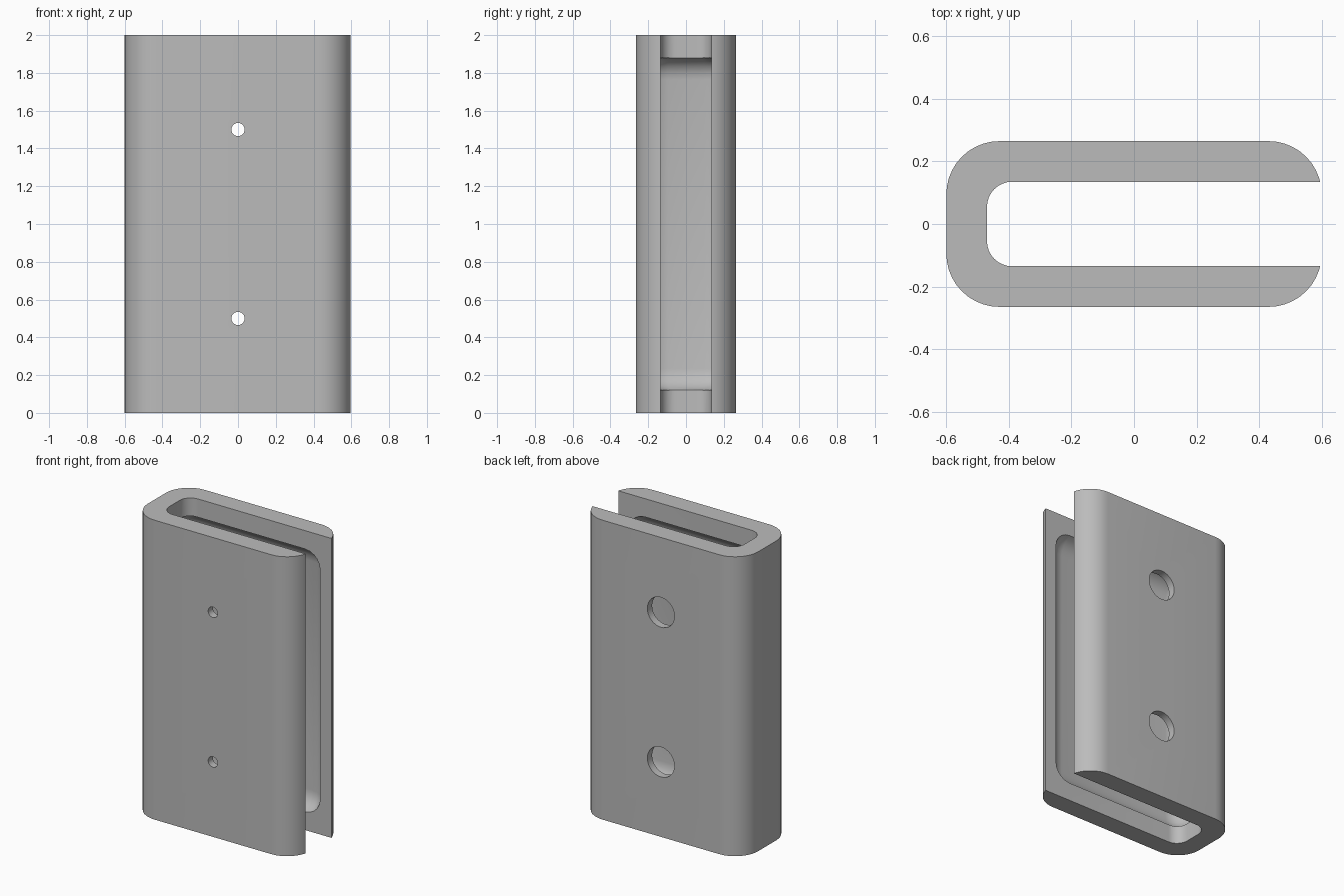
import bpy
import bmesh
from math import pi, cos, sin, radians
from mathutils import Matrix

if "Cube" in bpy.data.objects:
    bpy.data.objects.remove(bpy.data.objects["Cube"], do_unlink=True)


def make_object(name, bm):
    bmesh.ops.recalc_face_normals(bm, faces=bm.faces)
    mesh = bpy.data.meshes.new(name)
    bm.to_mesh(mesh)
    bm.free()
    obj = bpy.data.objects.new(name, mesh)
    bpy.context.collection.objects.link(obj)
    return obj


def rounded_prism(name, x0, x1, half_y, z0, z1, radius, steps):
    """Upright prism with a rounded rectangular section."""
    bm = bmesh.new()
    centres = [(x1 - radius, half_y - radius), (x0 + radius, half_y - radius),
               (x0 + radius, radius - half_y), (x1 - radius, radius - half_y)]
    ring = []
    for quarter, (cx, cy) in enumerate(centres):
        for i in range(steps + 1):
            a = (quarter + i / steps) * pi / 2
            ring.append(bm.verts.new((cx + radius * cos(a), cy + radius * sin(a), z0)))
    base = bm.faces.new(ring)
    top = bmesh.ops.extrude_face_region(bm, geom=[base])["geom"]
    verts = [v for v in top if isinstance(v, bmesh.types.BMVert)]
    bmesh.ops.translate(bm, vec=(0, 0, z1 - z0), verts=verts)
    return make_object(name, bm)


def rounded_box(name, x0, x1, half_y, z0, z1, radius, steps):
    """Box with every edge rounded."""
    bm = bmesh.new()
    place = (Matrix.Translation(((x0 + x1) / 2, 0, (z0 + z1) / 2))
             @ Matrix.Diagonal((x1 - x0, 2 * half_y, z1 - z0, 1)))
    bmesh.ops.create_cube(bm, size=1, matrix=place)
    bmesh.ops.bevel(bm, geom=bm.edges[:], offset=radius, segments=steps,
                    profile=0.5, affect='EDGES')
    return make_object(name, bm)


def hole_cutter(name, y, z, radius):
    bm = bmesh.new()
    place = Matrix.Translation((0, y, z)) @ Matrix.Rotation(pi / 2, 4, 'X')
    bmesh.ops.create_cone(bm, cap_ends=True, segments=32, radius1=radius,
                          radius2=radius, depth=0.3, matrix=place)
    return make_object(name, bm)


# Sleeve body
sleeve = rounded_prism("sleeve", -0.6, 0.6, 0.265, 0, 2, 0.17, 10)

# Slot open to one side, hollow inside the walls, screw and driver holes
cutters = [
    rounded_prism("slot_cutter", -0.47, 1.0, 0.135, -0.2, 2.2, 0.08, 8),
    rounded_box("hollow_cutter", -0.55, 0.52, 0.215, 0.115, 1.885, 0.12, 5),
]
for z in (0.5, 1.5):
    cutters.append(hole_cutter("screw_hole_cutter", -0.265, z, 0.035))
    cutters.append(hole_cutter("driver_hole_cutter", 0.265, z, 0.1))

bpy.ops.object.select_all(action='DESELECT')
bpy.context.view_layer.objects.active = sleeve
sleeve.select_set(True)
for cutter in cutters:
    cutter.hide_render = True
    mod = sleeve.modifiers.new(cutter.name, 'BOOLEAN')
    mod.operation = 'DIFFERENCE'
    mod.solver = 'EXACT'
    mod.object = cutter
    bpy.ops.object.modifier_apply(modifier=mod.name)
    bpy.data.objects.remove(cutter, do_unlink=True)

# Finish
grey = bpy.data.materials.new("plain grey")
grey.use_nodes = True
colour = (0.5, 0.5, 0.5, 1)
grey.diffuse_color = colour
grey.node_tree.nodes["Principled BSDF"].inputs["Base Color"].default_value = colour
sleeve.data.materials.clear()
sleeve.data.materials.append(grey)
bpy.ops.object.shade_smooth_by_angle(angle=radians(30))
